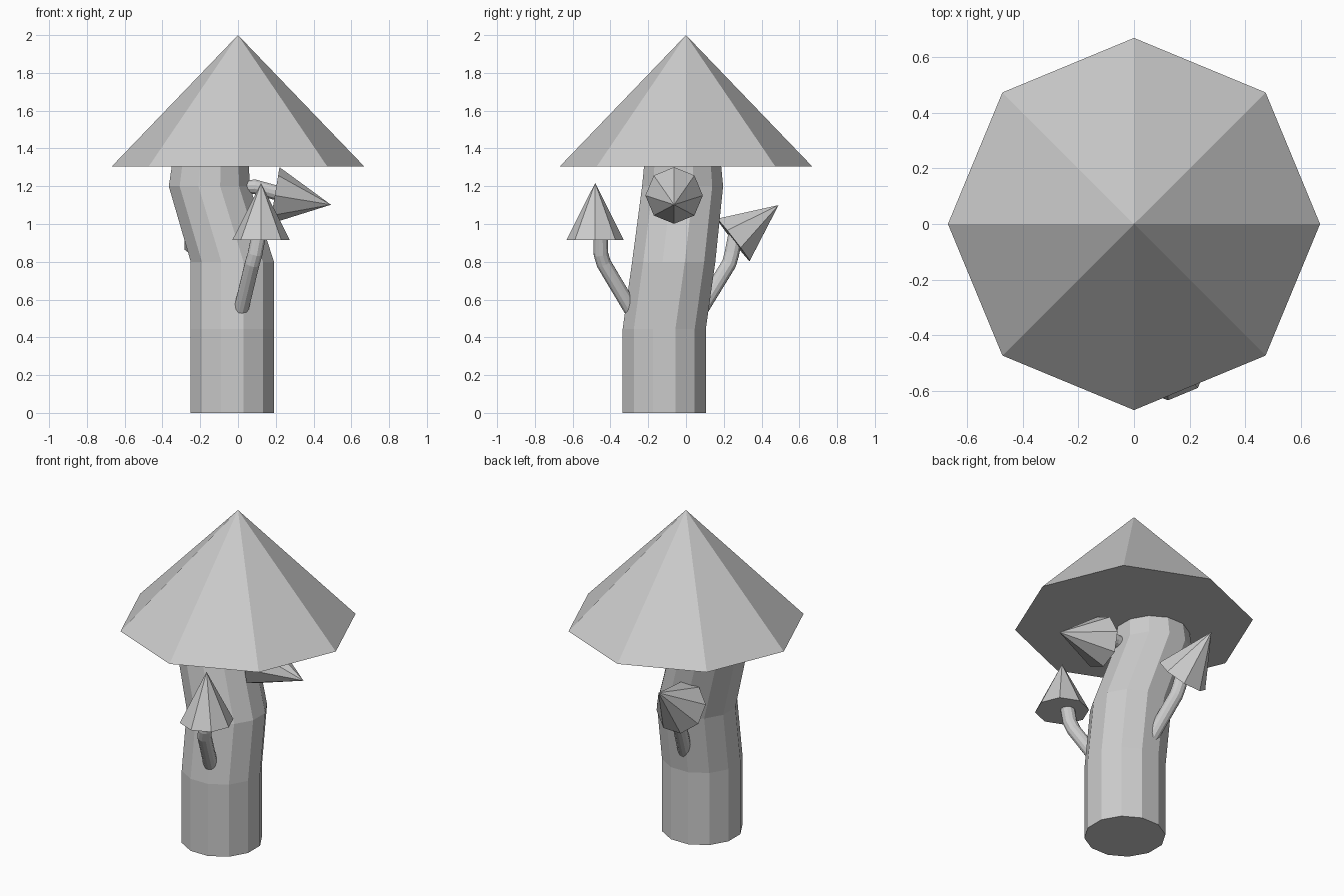
import bpy, bmesh, math
from mathutils import Vector

if "Cube" in bpy.data.objects:
    bpy.data.objects.remove(bpy.data.objects["Cube"])

UP = Vector((0, 0, 1))
grey = bpy.data.materials.new("light grey")
grey.diffuse_color = (0.6, 0.6, 0.6, 1)
grey.use_nodes = True
grey.node_tree.nodes["Principled BSDF"].inputs["Base Color"].default_value = grey.diffuse_color


def finish(name, bm):
    bmesh.ops.recalc_face_normals(bm, faces=bm.faces)
    mesh = bpy.data.meshes.new(name)
    bm.to_mesh(mesh)
    bm.free()
    mesh.materials.append(grey)
    bpy.context.collection.objects.link(bpy.data.objects.new(name, mesh))


def ring(bm, centre, axis, radius, sides, roll):
    q = UP.rotation_difference(Vector(axis))
    return [bm.verts.new(Vector(centre) + q @ Vector((
        radius * math.cos(roll + math.tau * i / sides),
        radius * math.sin(roll + math.tau * i / sides), 0))) for i in range(sides)]


def tube(name, points, radii, level=False, sides=12):
    """Sweep a faceted circle along the points, with closed ends."""
    bm = bmesh.new()
    pts = [Vector(p) for p in points]
    rings = []
    for i, p in enumerate(pts):
        before = (p - pts[i - 1]).normalized() if i else Vector()
        after = (pts[i + 1] - p).normalized() if i < len(pts) - 1 else Vector()
        axis = UP if level else (before + after).normalized()
        rings.append(ring(bm, p, axis, radii[i], sides, math.pi / sides))
    for a, b in zip(rings, rings[1:]):
        for i in range(sides):
            j = (i + 1) % sides
            bm.faces.new((a[i], a[j], b[j], b[i]))
    bm.faces.new(rings[0])
    bm.faces.new(rings[-1])
    finish(name, bm)


def cone_cap(name, base, tip, radius, roll=0.0, sides=8):
    """Eight-sided cone with a flat underside."""
    bm = bmesh.new()
    rim = ring(bm, base, Vector(tip) - Vector(base), radius, sides, roll)
    apex = bm.verts.new(tip)
    for i in range(sides):
        bm.faces.new((rim[i], rim[(i + 1) % sides], apex))
    bm.faces.new(rim)
    finish(name, bm)


# Main mushroom
tube("trunk", [(-0.03, -0.115, 0), (-0.03, -0.115, 0.445), (-0.03, -0.065, 0.8),
               (-0.152, -0.018, 1.2), (-0.146, -0.018, 1.31), (-0.13, -0.018, 1.4)],
     [0.228, 0.228, 0.228, 0.222, 0.211, 0.2], level=True)
cone_cap("main_cap", (0, 0, 1.305), (0, 0, 2), 0.668)

# Small mushrooms: stem path, cap base, cap tip, roll
small = {
    "front": ([(0.0, -0.25, 0.48), (0.075, -0.435, 0.79), (0.09, -0.45, 0.84),
               (0.11, -0.452, 0.94)],
              (0.122, -0.481, 0.915), (0.122, -0.481, 1.217), 0),
    "right": ([(-0.04, -0.063, 1.13), (0.05, -0.063, 1.195), (0.09, -0.063, 1.197),
               (0.22, -0.063, 1.16)],
              (0.195, -0.063, 1.151), (0.492, -0.063, 1.102), 0),
    "back": ([(-0.04, 0.05, 0.5), (-0.115, 0.228, 0.79), (-0.125, 0.242, 0.84),
              (-0.14, 0.262, 0.94)],
             (-0.143, 0.251, 0.915), (-0.155, 0.49, 1.1), math.pi / 8),
}
for side, (path, base, tip, roll) in small.items():
    tube(side + "_stem", path, [0.04] * len(path))
    cone_cap(side + "_cap", base, tip, 0.152, roll)
